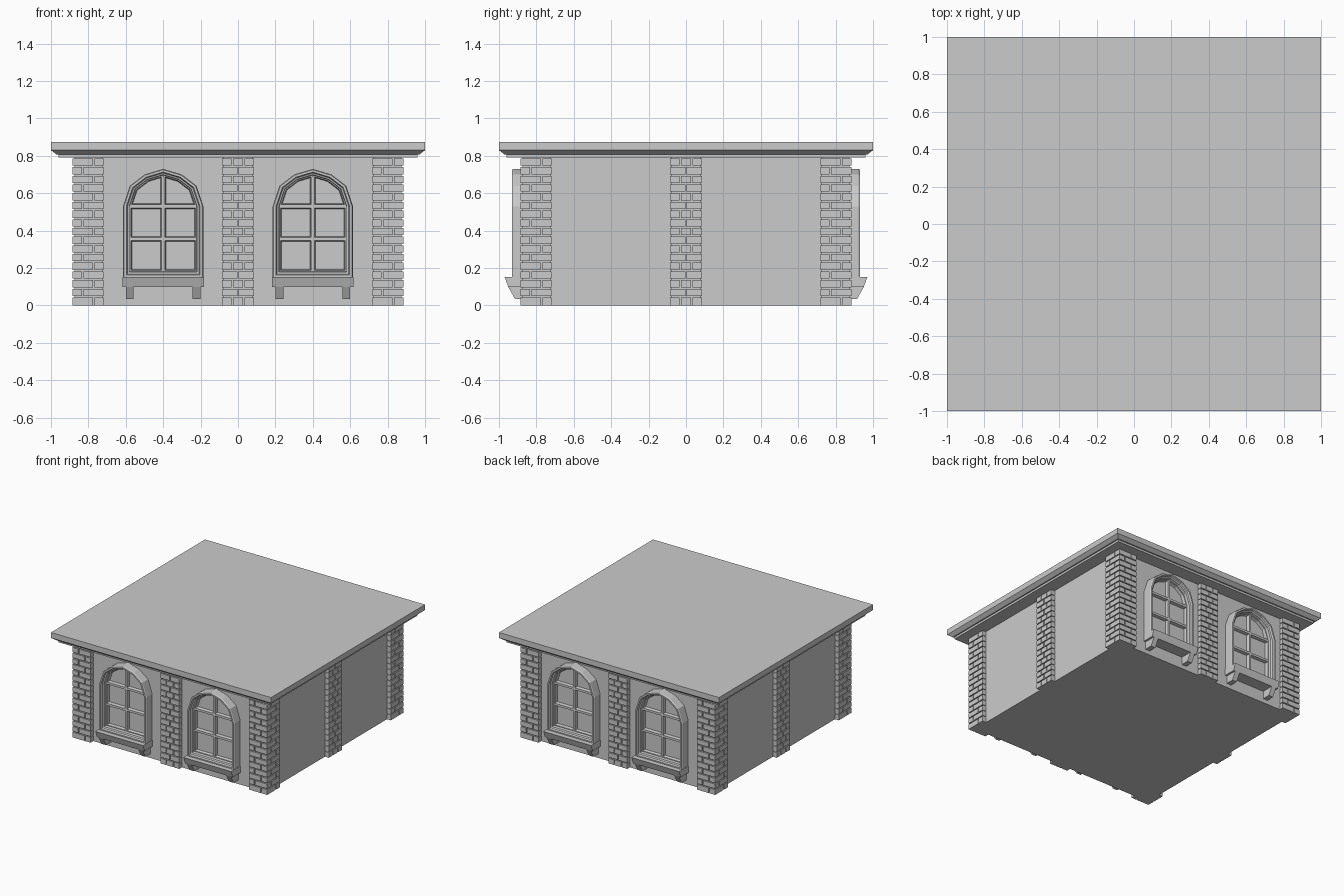
import bpy, bmesh, math
from mathutils import Vector

if "Cube" in bpy.data.objects:
    bpy.data.objects.remove(bpy.data.objects["Cube"])

WALL, FACE, CORE, H = 0.85, 0.885, 0.875, 0.79


def finish(name, bm):
    bmesh.ops.recalc_face_normals(bm, faces=bm.faces)
    me = bpy.data.meshes.new(name)
    bm.to_mesh(me)
    bm.free()
    ob = bpy.data.objects.new(name, me)
    bpy.context.collection.objects.link(ob)
    return ob


def copy(ob, name, loc=(0, 0, 0), rot=0, scale=(1, 1, 1)):
    c = bpy.data.objects.new(name, ob.data)
    c.location, c.rotation_euler, c.scale = loc, (0, 0, rot), scale
    bpy.context.collection.objects.link(c)
    return c


def loft(bm, loops, cap_start=True, cap_end=True):
    rings = [[bm.verts.new(p) for p in lp] for lp in loops]
    n = len(rings[0])
    for a, b in zip(rings, rings[1:]):
        for i in range(n):
            j = (i + 1) % n
            bm.faces.new((a[i], a[j], b[j], b[i]))
    if cap_start:
        bm.faces.new(rings[0])
    if cap_end:
        bm.faces.new(rings[-1])


def box(bm, x0, x1, y0, y1, z0, z1):
    loft(bm, [[(x0, y0, z), (x1, y0, z), (x1, y1, z), (x0, y1, z)] for z in (z0, z1)])


# Walls
bm = bmesh.new()
box(bm, -WALL, WALL, -WALL, WALL, 0, 0.8)
finish("walls", bm)

# Roof slab with stepped, sloping cornice
bm = bmesh.new()
loft(bm, [[(-r, -r, z), (r, -r, z), (r, r, z), (-r, r, z)]
          for r, z in ((0.96, H), (0.96, 0.807), (0.97, 0.807), (1, 0.83), (1, 0.875))])
finish("roof", bm)

# Brick pilasters: recessed core plus staggered bricks
ROWS, G = 17, 0.004
STEP = H / ROWS


def rows():
    for k in range(ROWS):
        yield k % 2, k * STEP + (G if k else 0), (k + 1) * STEP - G


bm = bmesh.new()
box(bm, -0.08, 0.08, -CORE, -0.83, 0, H)
for odd, z0, z1 in rows():
    cuts = [-0.085, 0, 0.085] if odd else [-0.085, -0.032, 0.032, 0.085]
    for a, b in zip(cuts, cuts[1:]):
        box(bm, a + (G if a > -0.08 else 0), b - (G if b < 0.08 else 0), -FACE, -0.84, z0, z1)
mid = finish("middle_pilaster_front", bm)
for name, k in (("right", 1), ("back", 2), ("left", 3)):
    copy(mid, "middle_pilaster_" + name, rot=k * math.pi / 2)

bm = bmesh.new()
box(bm, -CORE, -0.725, -CORE, -0.725, 0, H)
for odd, z0, z1 in rows():
    jx, jy = (-0.83, -0.77) if odd else (-0.77, -0.83)
    box(bm, -FACE, jx - G, -FACE, jy - G, z0, z1)
    box(bm, jx + G, -0.72, -FACE, -0.84, z0, z1)
    box(bm, -FACE, -0.84, jy + G, -0.72, z0, z1)
corner = finish("corner_pilaster_front_left", bm)
for name, k in (("front_right", 1), ("back_right", 2), ("back_left", 3)):
    copy(corner, "corner_pilaster_" + name, rot=k * math.pi / 2)


# Arched window frame outline, shrunk by an inset
def arch(inset, y):
    s = (0.215 - inset) / 0.215
    half = [(0.215, 0.53), (0.178, 0.64), (0.1, 0.70)]
    right = [(x * s, 0.53 + (z - 0.53) * s) for x, z in half]
    pts = [(0.215 - inset, 0.145 + inset)] + right + [(0, 0.53 + 0.2 * s)]
    pts += [(-x, z) for x, z in reversed(right)] + [(inset - 0.215, 0.145 + inset)]
    return [(x, y, z) for x, z in pts]


bm = bmesh.new()
loft(bm, [arch(i, y) for i, y in ((0, -0.84), (0, -0.92), (0.005, -0.93), (0.018, -0.93),
                                  (0.023, -0.915), (0.034, -0.91), (0.036, -0.885),
                                  (0.042, -0.885), (0.047, -0.86))])
frame = finish("window_frame", bm)

# Glazing bars with chamfered sides
bm = bmesh.new()
prof = [(-0.015, -0.855), (-0.009, -0.885), (0.009, -0.885), (0.015, -0.855)]
loft(bm, [[(w, y, z) for w, y in prof] for z in (0.17, 0.69)])
for zc in (0.355, 0.53):
    loft(bm, [[(x, y, zc + w) for w, y in prof] for x in (-0.178, 0.178)])
bars = finish("window_bars", bm)

# Sill and its two brackets
bm = bmesh.new()
sill_prof = [(-0.84, 0.153), (-0.97, 0.153), (-0.95, 0.098), (-0.84, 0.098)]
loft(bm, [[(x, y, z) for y, z in sill_prof] for x in (-0.217, 0.217)])
sill = finish("window_sill", bm)
bm = bmesh.new()
br_prof = [(-0.84, 0.098), (-0.95, 0.098), (-0.915, 0.035), (-0.84, 0.035)]
for x0 in (-0.2, 0.158):
    loft(bm, [[(x, y, z) for y, z in br_prof] for x in (x0, x0 + 0.042)])
brackets = finish("sill_brackets", bm)

# Two windows on the front and two on the back
for part in (frame, bars, sill, brackets):
    base = part.name
    part.location.x = -0.4
    part.name = base + "_front_left"
    copy(part, base + "_front_right", (0.4, 0, 0))
    copy(part, base + "_back_left", (-0.4, 0, 0), math.pi)
    copy(part, base + "_back_right", (0.4, 0, 0), math.pi)
